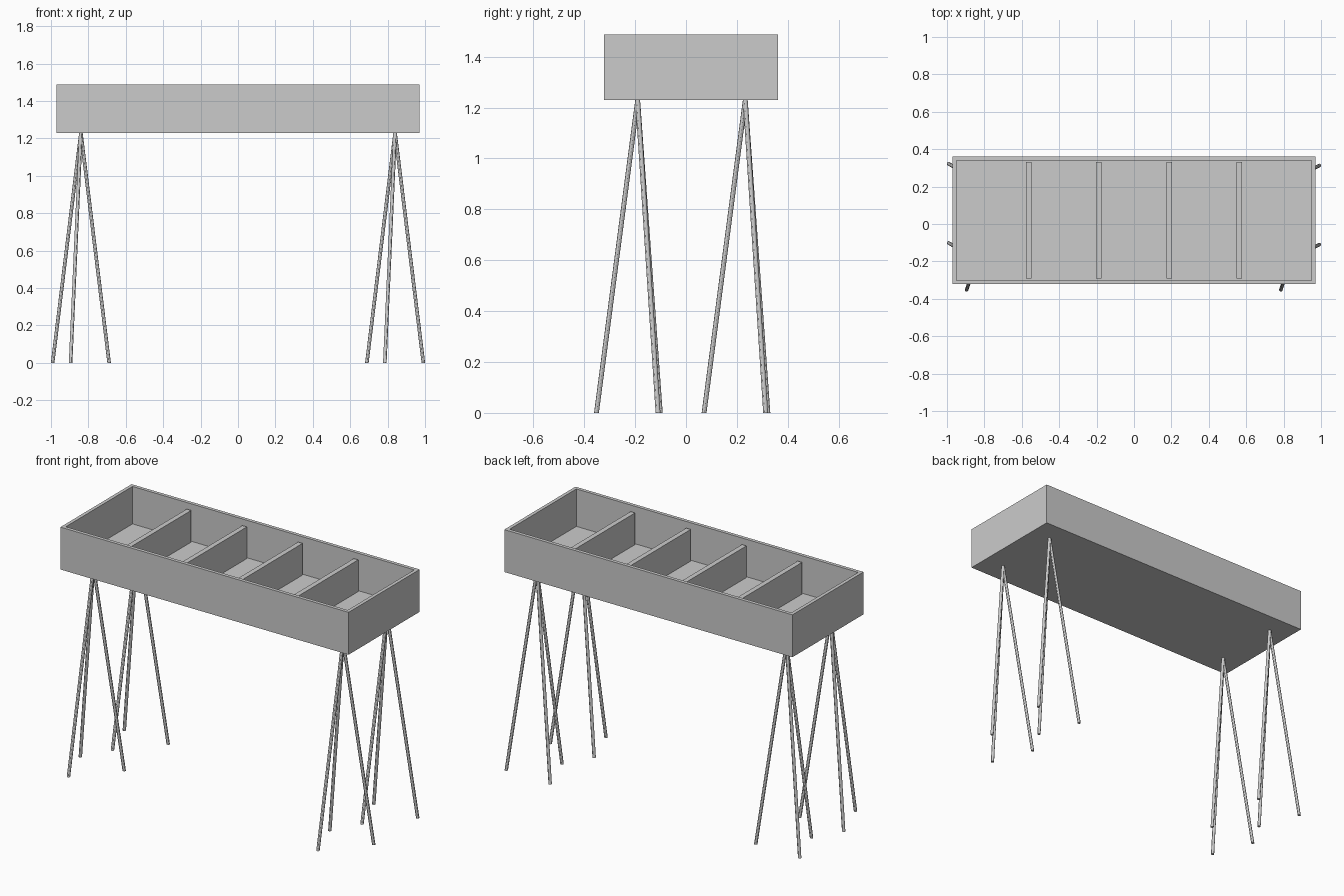
import bpy
import bmesh
from mathutils import Vector

old = bpy.data.objects.get("Cube")
if old:
    bpy.data.objects.remove(old, do_unlink=True)

# Single plain grey finish
GREY = (0.6, 0.6, 0.6, 1.0)
grey = bpy.data.materials.new("plain grey")
grey.use_nodes = True
grey.diffuse_color = GREY
grey.node_tree.nodes["Principled BSDF"].inputs["Base Color"].default_value = GREY

LENGTH, DEPTH = 1.94, 0.684
BOTTOM, TOP = 1.23, 1.488
WALL = 0.03
CENTRE_Y = 0.02
LEG_RADIUS = 0.0095


def add_object(name, bm):
    bmesh.ops.recalc_face_normals(bm, faces=bm.faces)
    mesh = bpy.data.meshes.new(name)
    bm.to_mesh(mesh)
    bm.free()
    mesh.materials.append(grey)
    obj = bpy.data.objects.new(name, mesh)
    bpy.context.collection.objects.link(obj)
    return obj


def box_mesh(size, centre):
    bm = bmesh.new()
    bmesh.ops.create_cube(bm, size=1)
    bmesh.ops.scale(bm, vec=size, verts=bm.verts)
    bmesh.ops.translate(bm, vec=centre, verts=bm.verts)
    return bm


# Open planter tray: inset the top, then sink it to the floor
bm = box_mesh((LENGTH, DEPTH, TOP - BOTTOM), (0, CENTRE_Y, (TOP + BOTTOM) / 2))
lid = max(bm.faces, key=lambda f: f.calc_center_median().z)
bmesh.ops.inset_region(bm, faces=[lid], thickness=WALL)
sunk = bmesh.ops.extrude_discrete_faces(bm, faces=[lid])["faces"][0]
bmesh.ops.translate(bm, vec=(0, 0, BOTTOM + WALL - TOP), verts=sunk.verts)
add_object("tray", bm)

# Four dividers, a little lower than the rim
divider_top = TOP - 0.035
floor = BOTTOM + WALL
for i in range(4):
    x = (i - 1.5) * 0.375
    add_object(f"divider_{i + 1}", box_mesh(
        (WALL, DEPTH - 2 * WALL, divider_top - floor),
        (x, CENTRE_Y, (divider_top + floor) / 2)))


# Splayed rod with level ends, from the tray underside to the ground
def add_leg(name, apex, spread):
    bm = bmesh.new()
    bmesh.ops.create_cone(bm, cap_ends=True, segments=12, radius1=LEG_RADIUS,
                          radius2=LEG_RADIUS, depth=BOTTOM)
    for v in bm.verts:
        foot = spread if v.co.z < 0 else Vector((0, 0, 0))
        v.co += apex + foot + Vector((0, 0, BOTTOM / 2))
    leg = add_object(name, bm)
    bpy.ops.object.select_all(action="DESELECT")
    leg.select_set(True)
    bpy.context.view_layer.objects.active = leg
    bpy.ops.object.shade_smooth_by_angle()


# Four three-legged stands, all turned the same way
spreads = {"front": (-0.055, -0.162, 0),
           "right": (-0.151, 0.089, 0),
           "left": (0.151, 0.08, 0)}
for side, x in (("right", -0.84), ("left", 0.84)):
    for end, y in (("front", -0.19), ("back", 0.233)):
        for part, spread in spreads.items():
            add_leg(f"{end}_{side}_stand_{part}_leg",
                    Vector((x, y, 0)), Vector(spread))
